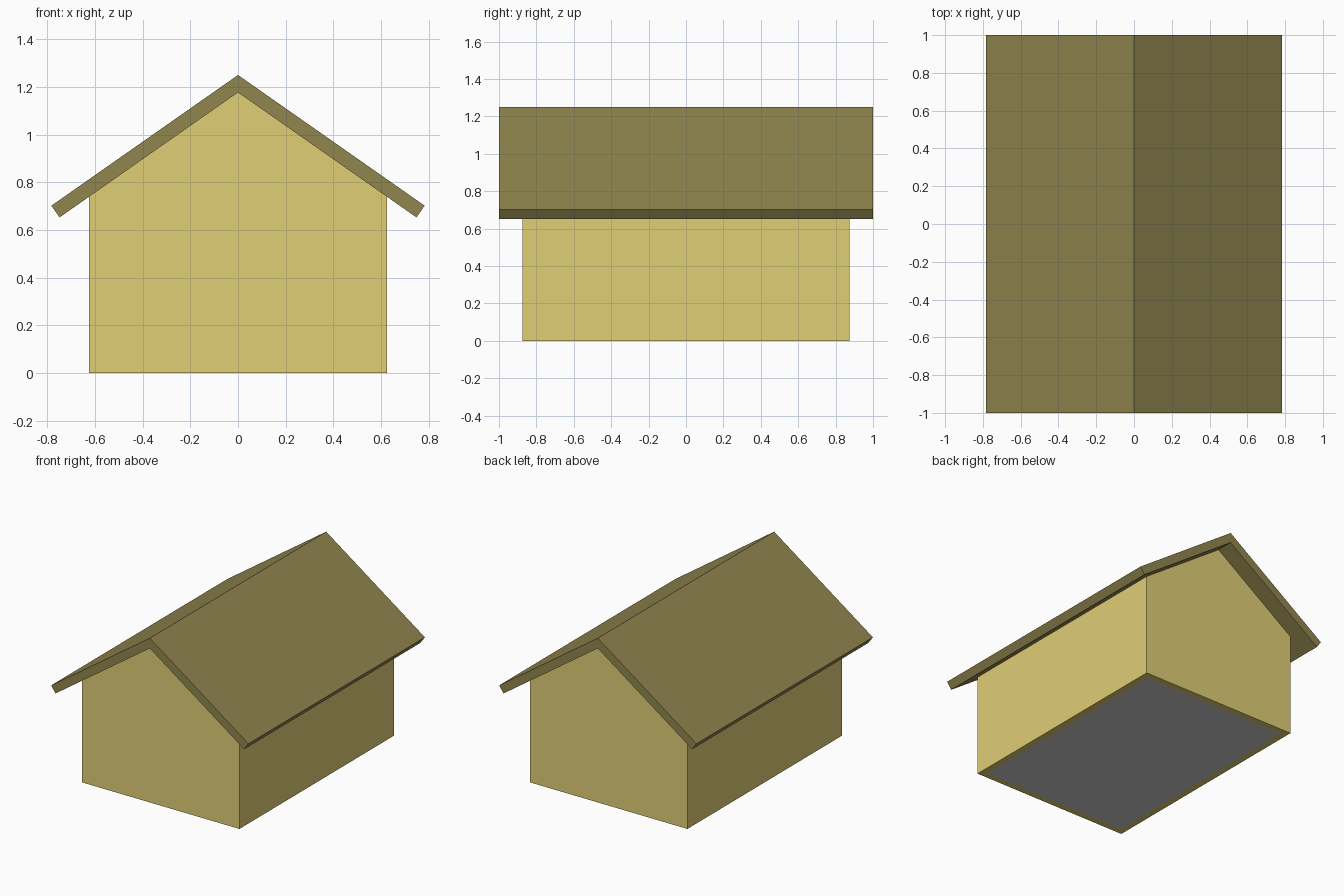
import bpy
import math

if "Cube" in bpy.data.objects:
    bpy.data.objects.remove(bpy.data.objects["Cube"])

SLOPE = math.tan(math.radians(35))
RIDGE, ROOF_T = 1.25, 0.06          # outer ridge height, roof thickness
INNER = RIDGE - ROOF_T / math.cos(math.radians(35))
HALF_W, HALF_L, WALL_T = 0.624, 0.875, 0.05


def material(name, colour):
    mat = bpy.data.materials.new(name)
    mat.diffuse_color = (*colour, 1)
    mat.use_nodes = True
    mat.node_tree.nodes["Principled BSDF"].inputs["Base Color"].default_value = mat.diffuse_color
    return mat


def extrude(name, profile, y0, y1, mat=None):
    """Solid made by sweeping a counter-clockwise (x, z) profile along y."""
    n = len(profile)
    verts = [(x, y, z) for y in (y0, y1) for x, z in profile]
    faces = [tuple(range(n)), tuple(reversed(range(n, 2 * n)))]
    faces += [(i, i + n, (i + 1) % n + n, (i + 1) % n) for i in range(n)]
    mesh = bpy.data.meshes.new(name)
    mesh.from_pydata(verts, [], faces)
    obj = bpy.data.objects.new(name, mesh)
    bpy.context.collection.objects.link(obj)
    if mat:
        mesh.materials.append(mat)
    return obj


def under_roof(x):
    return INNER - abs(x) * SLOPE


wall_mat = material("wall_yellow", (0.75, 0.62, 0.18))
roof_mat = material("roof_olive", (0.28, 0.235, 0.076))

# Gable walls at front and back
gable = [(-HALF_W, 0), (HALF_W, 0), (HALF_W, under_roof(HALF_W)),
         (0, INNER), (-HALF_W, under_roof(HALF_W))]
extrude("front_wall", gable, -HALF_L, -HALF_L + WALL_T, wall_mat)
extrude("back_wall", gable, HALF_L - WALL_T, HALF_L, wall_mat)

# Side walls, with tops sloped to meet the roof
inner_x, inner_y = HALF_W - WALL_T, HALF_L - WALL_T
for name, a, b in (("left_wall", -HALF_W, -inner_x), ("right_wall", inner_x, HALF_W)):
    extrude(name, [(a, 0), (b, 0), (b, under_roof(b)), (a, under_roof(a))],
            -inner_y, inner_y, wall_mat)

# Floor between the walls
extrude("floor", [(-inner_x, 0), (inner_x, 0), (inner_x, 0.02), (-inner_x, 0.02)],
        -inner_y, inner_y)

# Pitched roof: one chevron profile with square-cut eaves
eave = 0.783
inner_eave = eave - ROOF_T * math.sin(math.radians(35))
roof = [(0, INNER), (inner_eave, under_roof(inner_eave)), (eave, RIDGE - eave * SLOPE),
        (0, RIDGE), (-eave, RIDGE - eave * SLOPE), (-inner_eave, under_roof(inner_eave))]
extrude("roof", roof, -1, 1, roof_mat)
